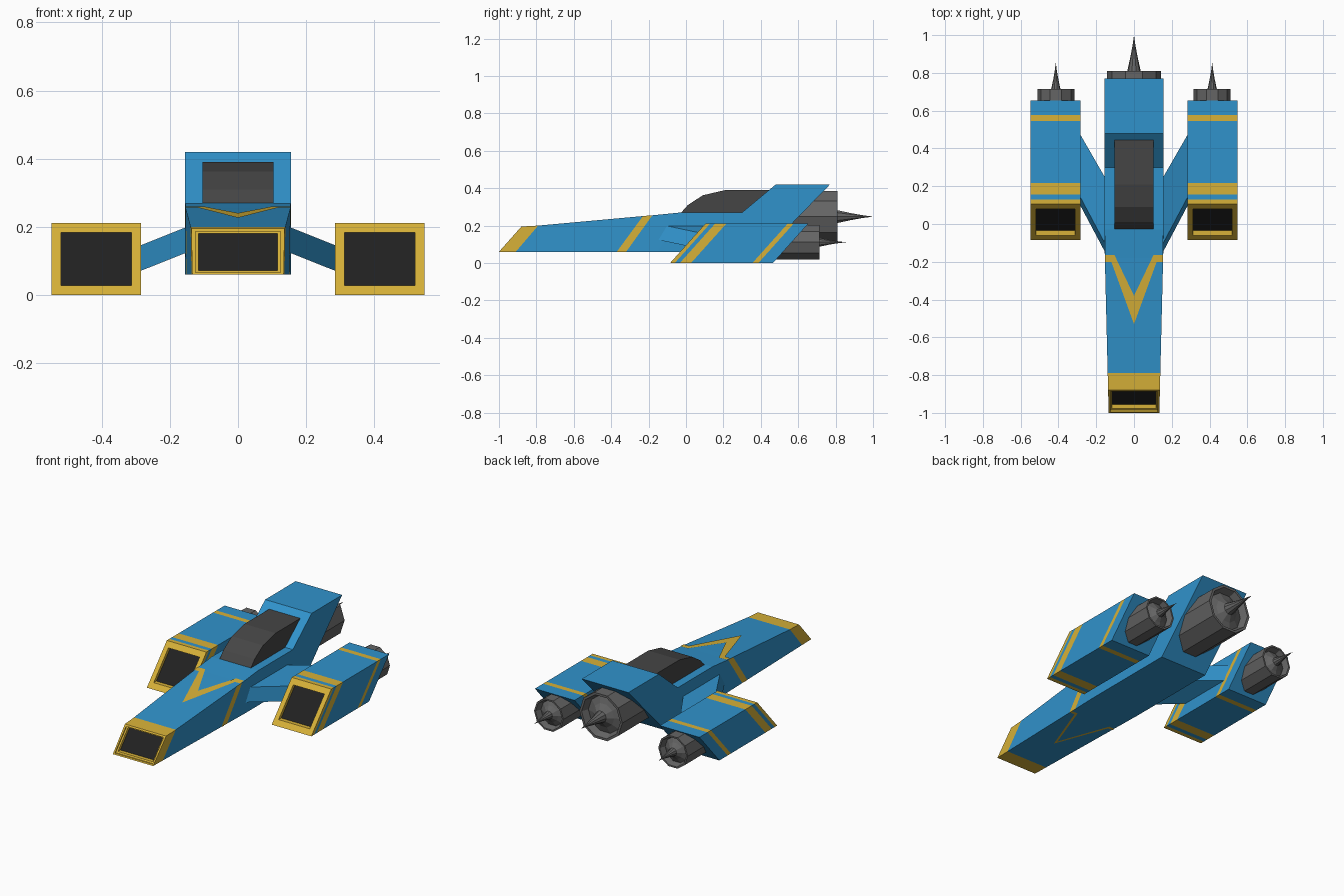
import bpy, bmesh, math

if "Cube" in bpy.data.objects:
    bpy.data.objects.remove(bpy.data.objects["Cube"])


def material(name, rgb):
    m = bpy.data.materials.new(name)
    m.diffuse_color = (*rgb, 1)
    m.use_nodes = True
    m.node_tree.nodes["Principled BSDF"].inputs["Base Color"].default_value = m.diffuse_color
    return m


BLUE = material("blue_paint", (0.03, 0.29, 0.60))
GOLD = material("gold_paint", (0.68, 0.44, 0.04))
BLACK = material("intake_black", (0.015, 0.015, 0.015))
GLASS = material("dark_glass", (0.06, 0.06, 0.06))
METAL = material("engine_metal", (0.13, 0.13, 0.13))
MATS = [BLUE, GOLD, BLACK]


def make_object(name, bm, mats, mirror=False):
    bmesh.ops.recalc_face_normals(bm, faces=bm.faces)
    me = bpy.data.meshes.new(name)
    bm.to_mesh(me)
    bm.free()
    for m in mats:
        me.materials.append(m)
    ob = bpy.data.objects.new(name, me)
    bpy.context.collection.objects.link(ob)
    if mirror:
        ob.modifiers.new("mirror", 'MIRROR')
    return ob


def ring(cx, wb, wt, yb, yt, zb, zt):
    """Sheared four-corner section: bottom and top have their own y and half width."""
    return [(cx - wb, yb, zb), (cx + wb, yb, zb), (cx + wt, yt, zt), (cx - wt, yt, zt)]


def loft(name, rings, paint, mirror=False):
    """Skin the rings; paint gives (side, top) colour indices per segment."""
    bm = bmesh.new()
    vs = [[bm.verts.new(p) for p in r] for r in rings]
    for a, b, (side, top) in zip(vs, vs[1:], paint):
        for i in range(4):
            j = (i + 1) % 4
            f = bm.faces.new((a[i], a[j], b[j], b[i]))
            f.material_index = side if i % 2 else top
    bm.faces.new(vs[0]).material_index = 2
    bm.faces.new(vs[-1])
    return make_object(name, bm, MATS, mirror)


def prism(name, outline, half_width, mat):
    """Side outline of (y, z) points extruded across x."""
    bm = bmesh.new()
    f = bm.faces.new([bm.verts.new((-half_width, y, z)) for y, z in outline])
    ext = bmesh.ops.extrude_face_region(bm, geom=[f])["geom"]
    moved = [v for v in ext if isinstance(v, bmesh.types.BMVert)]
    bmesh.ops.translate(bm, verts=moved, vec=(2 * half_width, 0, 0))
    return make_object(name, bm, [mat])


def engine(name, x, z, radius, profile, mirror=False):
    """Ten-sided turned engine; profile is (radius factor, y)."""
    bm = bmesh.new()
    n = 10
    rows = [[bm.verts.new((x + radius * r * math.cos(math.tau * i / n), y,
                           z + radius * r * math.sin(math.tau * i / n)))
             for i in range(n)] for r, y in profile[:-1]]
    bm.faces.new(rows[0])
    for a, b in zip(rows, rows[1:]):
        for i in range(n):
            bm.faces.new((a[i], a[(i + 1) % n], b[(i + 1) % n], b[i]))
    tip = bm.verts.new((x, profile[-1][1], z))
    for i in range(n):
        bm.faces.new((rows[-1][i], rows[-1][(i + 1) % n], tip))
    return make_object(name, bm, [METAL], mirror)


# Fuselage with recessed nose intake, gold nose band and gold side stripes
def body_w(y):
    return 0.155 if y > -0.15 else 0.155 + (y + 0.15) * 0.0245


def nose_ring(w, zb, zt, depth):
    y = lambda z: -1 + (z - 0.06) * 0.12 / 0.135 + depth
    return ring(0, w, w, y(zb), y(zt), zb, zt)


rings = [nose_ring(0.116, 0.072, 0.180, 0.035),
         nose_ring(0.116, 0.072, 0.180, 0.012),
         nose_ring(0.125, 0.066, 0.187, 0.010),
         nose_ring(0.125, 0.066, 0.187, 0.0)]
for yb, yt, zt in [(-1, -0.88, 0.195), (-0.91, -0.79, 0.20), (-0.37, -0.23, 0.251),
                   (-0.32, -0.18, 0.255), (-0.15, -0.03, 0.27), (0.14, 0.30, 0.27),
                   (0.22, 0.48, 0.42), (0.42, 0.77, 0.42)]:
    rings.append(ring(0, body_w(yb), body_w(yt), yb, yt, 0.06, zt))
loft("fuselage", rings, [(1, 1)] * 5 + [(0, 0), (1, 0)] + [(0, 0)] * 4)

# Cockpit canopy
prism("canopy", [(-0.03, 0.265), (0.01, 0.31), (0.09, 0.362), (0.21, 0.39),
                 (0.46, 0.39), (0.32, 0.265)], 0.104, GLASS)


# Gold chevrons on the top and underside of the nose
def chevron(name, tip, notch, front, back, x_out, x_in, height):
    edge = body_w(front)
    bm = bmesh.new()
    for quad in ([(0, tip), (x_out, front), (x_in, back), (0, notch)],
                 [(x_out, front), (edge, front), (edge, back), (x_in, back)]):
        bm.faces.new([bm.verts.new((x, y, height(y))) for x, y in quad])
    make_object(name, bm, [GOLD], True)


chevron("top_chevron", -0.53, -0.38, -0.20, -0.165, 0.12, 0.103,
        lambda y: 0.203 + (y + 0.79) * 0.092)
chevron("underside_chevron", -0.68, -0.65, -0.362, -0.345, 0.12, 0.112, lambda y: 0.058)


# Side engine pods, sheared backwards, with intakes and stripes
PX, PW, PH, SHEAR = 0.416, 0.132, 0.212, 0.19


def pod_ring(y, inset=0.0):
    k = SHEAR / PH
    return ring(PX, PW - inset, PW - inset, y + k * inset, y + SHEAR - k * inset,
                inset, PH - inset)


rings = [pod_ring(-0.060, 0.028), pod_ring(-0.085, 0.028)]
rings += [pod_ring(y) for y in (-0.085, -0.06, -0.033, 0.027, 0.355, 0.387, 0.465)]
loft("side_pods", rings, [(c, c) for c in (1, 1, 1, 0, 1, 0, 1, 0)], True)

# Swept struts joining pods to fuselage
bm = bmesh.new()
inner = [(-0.155, 0.125), (-0.11, 0.20), (0.24, 0.20), (0.195, 0.125)]
outer = [(0.105, 0.07), (0.15, 0.145), (0.48, 0.145), (0.435, 0.07)]
a = [bm.verts.new((0.150, y, z)) for y, z in inner]
b = [bm.verts.new((0.288, y, z)) for y, z in outer]
bm.faces.new(a)
bm.faces.new(b)
for i in range(4):
    j = (i + 1) % 4
    bm.faces.new((a[i], a[j], b[j], b[i]))
make_object("pod_struts", bm, [BLUE], True)

# Engines with rear spikes
engine("main_engine", 0, 0.248, 0.143,
       [(1, 0.45), (1, 0.81), (0.9, 0.81), (0.78, 0.77), (0.5, 0.785),
        (0.25, 0.81), (0.14, 0.88), (0.06, 0.94), (0, 1.0)])
engine("pod_engines", 0.414, 0.111, 0.098,
       [(1, 0.465), (1, 0.715), (0.9, 0.715), (0.78, 0.68), (0.5, 0.695),
        (0.25, 0.715), (0.14, 0.765), (0.06, 0.81), (0, 0.855)], True)
